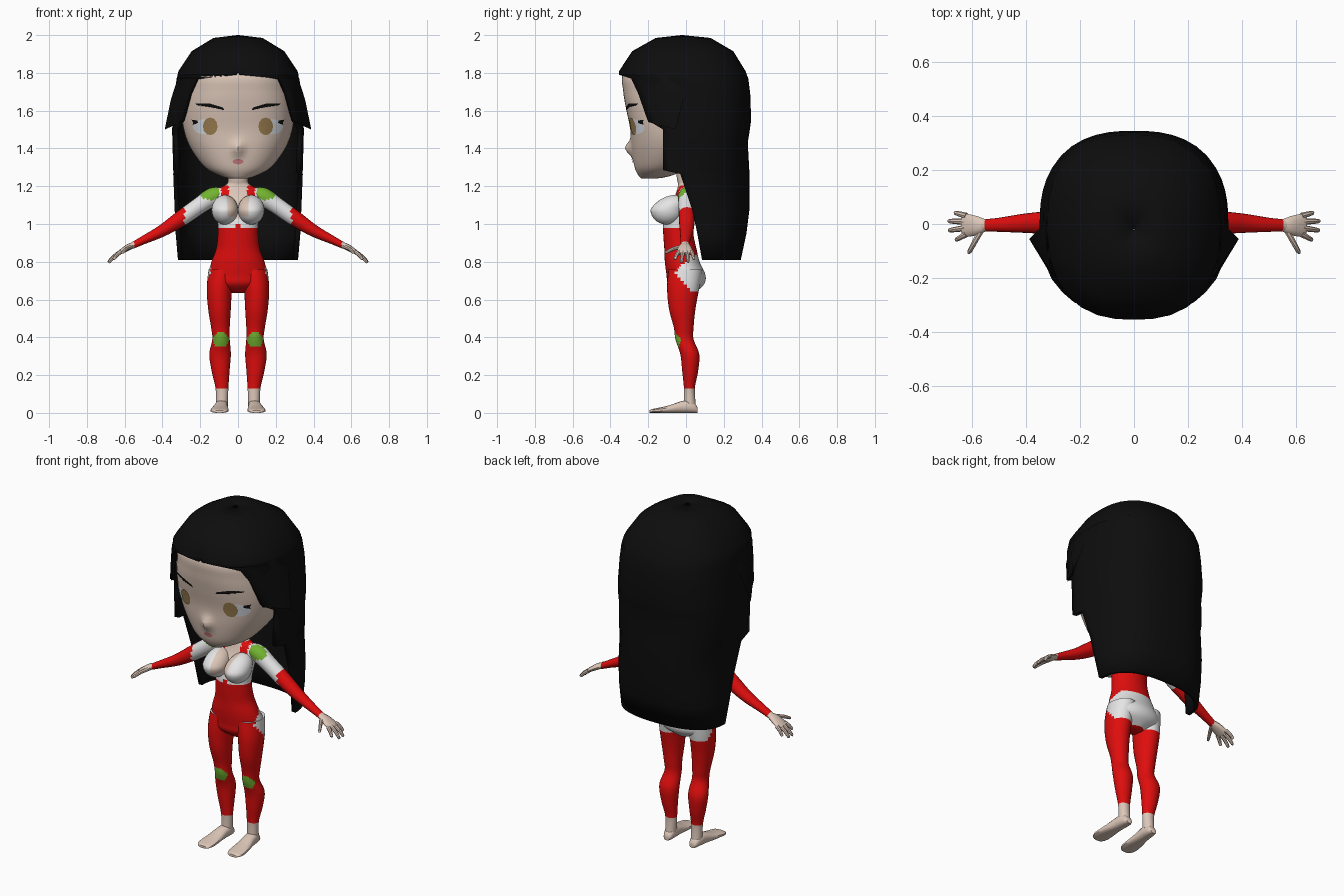
import bpy, bmesh, math
from mathutils import Vector as V
from mathutils.bvhtree import BVHTree

if "Cube" in bpy.data.objects:
    bpy.data.objects.remove(bpy.data.objects["Cube"])

COLOURS = {"skin": (.72, .57, .48), "red": (.74, .004, .004), "white": (.78, .78, .78),
           "green": (.17, .45, .03), "black": (.004, .004, .004), "brown": (.33, .21, .08),
           "eye_white": (.72, .75, .8), "lip": (.62, .2, .2)}
MATS = {}
for key, c in COLOURS.items():
    MATS[key] = bpy.data.materials.new(key)
    MATS[key].diffuse_color = (*c, 1)


def finish(bm, name, mats, rule=None):
    """Turn a bmesh into an object; rule(centre) returns a colour name."""
    bmesh.ops.remove_doubles(bm, verts=bm.verts, dist=1e-5)
    bmesh.ops.recalc_face_normals(bm, faces=bm.faces)
    if rule:
        for f in bm.faces:
            f.material_index = mats.index(rule(f.calc_center_median()))
    me = bpy.data.meshes.new(name)
    bm.to_mesh(me)
    bm.free()
    for m in mats:
        me.materials.append(MATS[m])
    ob = bpy.data.objects.new(name, me)
    bpy.context.collection.objects.link(ob)
    return ob


def dense(rows, k):
    """Catmull-Rom refinement of number rows."""
    out = []
    for i in range(len(rows) - 1):
        quad = [rows[max(0, min(len(rows) - 1, i + j))] for j in (-1, 0, 1, 2)]
        for s in range(k):
            t = s / k
            out.append([.5 * (2*b + (c-a)*t + (2*a-5*b+4*c-d)*t*t + (3*b-a-3*c+d)*t**3)
                        for a, b, c, d in zip(*quad)])
    return out + [list(rows[-1])]


def ring(c, u, v, n, e=2.0):
    pts = []
    for i in range(n):
        a = 2 * math.pi * i / n
        co, si = math.cos(a), math.sin(a)
        r = (abs(co)**e + abs(si)**e) ** (-1 / e)
        pts.append(V(c) + V(u) * co * r + V(v) * si * r)
    return pts


def loft(name, rings, mats, rule=None, closed=True):
    bm = bmesh.new()
    vs = [[bm.verts.new(p) for p in r] for r in rings]
    n = len(vs[0])
    for a, b in zip(vs, vs[1:]):
        for i in range(n if closed else n - 1):
            j = (i + 1) % n
            bm.faces.new((a[i], a[j], b[j], b[i]))
    if closed:
        bm.faces.new(vs[0])
        bm.faces.new(vs[-1])
    return finish(bm, name, mats, rule)


def tube(name, rows, mats, rule=None, n=12, k=4):
    """Limb along a path; rows are x, y, z, width, thickness."""
    rows = dense(rows, k)
    P = [V(r[:3]) for r in rows]
    rings = []
    for i, r in enumerate(rows):
        t = (P[min(i + 1, len(P) - 1)] - P[max(i - 1, 0)]).normalized()
        v = t.cross(V((0, 1, 0))).normalized()
        rings.append(ring(P[i], v.cross(t) * r[3], v * r[4], n))
    return loft(name, rings, mats, rule)


SUIT = ["red", "white", "green", "skin"]


# Torso: z, centre y, half width, half depth
def torso_rule(p):
    x, y, z = abs(p.x), p.y, p.z
    if z < .9:
        return "white" if .64 < z < .84 and y > -.055 + .8 * abs(z - .74) else "red"
    if z > 1.205:
        return "skin"
    if y < 0:
        if x < .05 and z > 1.03:
            return "skin"
        if x < .09 and z > 1.13:
            return "red"
        if z > .975 and (x > .02 or z > 1):
            return "white"
    return "white" if x > .1 and z > 1.1 else "red"


torso = [(.635, 0, .04, .045), (.68, 0, .143, .095), (.73, 0, .158, .103), (.80, -.02, .14, .092),
         (.87, -.03, .115, .085), (.94, -.04, .107, .08), (1.0, -.04, .107, .08), (1.08, -.025, .12, .07),
         (1.14, -.008, .13, .055), (1.18, -.003, .115, .045), (1.21, 0, .062, .042),
         (1.24, -.005, .052, .043), (1.32, -.01, .052, .045)]
loft("torso", [ring((0, cy, z), (w, 0, 0), (0, d, 0), 48) for z, cy, w, d in dense(torso, 6)], SUIT, torso_rule)

leg = [(.76, .083, -.003, .073, .09), (.66, .098, -.015, .067, .085), (.55, .098, -.02, .06, .07),
       (.45, .093, -.012, .049, .052), (.39, .09, -.008, .046, .048), (.31, .095, .02, .057, .05),
       (.22, .092, .022, .047, .042), (.13, .085, .018, .034, .029), (.04, .085, .02, .031, .032)]
foot = [(.062, .085, .018, .014), (.045, .085, .028, .026), (.01, .087, .034, .033), (-.03, .09, .036, .03),
        (-.09, .095, .044, .02), (-.15, .098, .048, .013), (-.18, .098, .04, .01), (-.192, .097, .025, .007)]


def leg_rule(p):
    if p.z < .125:
        return "skin"
    if ((p.z - .387) / .04)**2 + ((abs(p.x) - .09) / .043)**2 < 1 and p.y < -.015:
        return "green"
    return "white" if p.z > .645 and p.y > -.055 + .8 * abs(p.z - .74) else "red"


def arm_rule(p):
    x = abs(p.x)
    if (V((x, p.y, p.z)) - V((.15, -.035, 1.175))).length < .05:
        return "green"
    return "white" if x < .285 else "red" if x < .55 else "skin"


def breast_rule(p):
    return "skin" if abs(p.x) < .062 and p.z > 1.035 else "white"


# Limbs and paired parts
for s, side in ((1, "left"), (-1, "right")):
    loft(side + "_leg", [ring((s * x, y, z), (w, 0, 0), (0, d, 0), 28) for z, x, y, w, d in dense(leg, 6)],
         SUIT, leg_rule)
    loft(side + "_foot", [ring((s * x, y, h), (w, 0, 0), (0, 0, h), 16, 2.6) for y, x, w, h in dense(foot, 3)],
         ["skin"])
    tube(side + "_arm", [(s * .07, .005, 1.16, .035, .03), (s * .13, .005, 1.145, .047, .049),
                         (s * .20, .005, 1.10, .045, .045), (s * .30, .005, 1.03, .043, .042),
                         (s * .40, .003, .965, .036, .032), (s * .50, -.003, .915, .026, .022),
                         (s * .56, -.005, .885, .022, .017)], SUIT, arm_rule, 20, 6)
    tube(side + "_palm", [(s * .545, -.004, .892, .02, .015), (s * .58, -.006, .877, .035, .017),
                          (s * .625, -.005, .85, .043, .012), (s * .635, -.005, .843, .036, .008)], ["skin"])
    fingers = [(.62, .03, .853, .664, .042, .812), (.625, .008, .85, .688, .011, .797),
               (.625, -.015, .85, .686, -.024, .795), (.62, -.037, .853, .66, -.06, .812),
               (.565, -.022, .88, .613, -.11, .848)]
    for i, f in enumerate(fingers):
        a, b = V(f[:3]), V(f[3:])
        pts = [a, a.lerp(b, .55) + V((0, 0, .005)), a.lerp(b, .92), b]
        tube(f"{side}_finger_{i}", [(s * p.x, p.y, p.z, r, r) for p, r in zip(pts, (.012, .010, .008, .003))],
             ["skin"], None, 8, 2)
    bm = bmesh.new()
    bmesh.ops.create_uvsphere(bm, u_segments=28, v_segments=20, radius=1)
    for v in bm.verts:
        x, y, z = v.co
        v.co = (s * .07 + x * .07, -.10 + y * .088 + max(z, 0) * .04, 1.075 + z * .078)
    finish(bm, side + "_breast", ["skin", "white"], breast_rule)
    # Flared side lock of hair
    bm = bmesh.new()
    for p in ((.31, -.12, 1.8), (.285, -.215, 1.72), (.30, -.2, 1.54), (.388, -.055, 1.50),
              (.355, -.10, 1.66), (.33, 0, 1.72), (.33, -.11, 1.53)):
        bm.verts.new((s * p[0], p[1], p[2]))
    bmesh.ops.convex_hull(bm, input=bm.verts)
    finish(bm, side + "_hair_lock", ["black"])

# Head: z, half width, front y, back y, squareness
head_rows = [(1.24, .045, -.235, -.16, 2), (1.255, .095, -.25, -.08, 2), (1.30, .175, -.272, .02, 2.1),
             (1.40, .25, -.288, .15, 2.3), (1.50, .288, -.295, .22, 2.5), (1.60, .297, -.315, .25, 2.5),
             (1.70, .29, -.332, .26, 2.4), (1.80, .27, -.33, .25, 2.3), (1.90, .18, -.22, .17, 2)]
rings = []
for z, w, f, b, e in dense(head_rows, 5):
    r = ring((0, (f + b) / 2, z), (w, 0, 0), (0, (b - f) / 2, 0), 80, e)
    for p in r:
        if p.y < (f + b) / 2:  # nose bump
            p.y -= .036 * math.exp(-(p.x / .028)**2 - ((p.z - 1.4) / .035)**2)
    rings.append(r)
head = loft("head", rings, ["skin"])
tree = BVHTree.FromPolygons([v.co for v in head.data.vertices], [p.vertices[:] for p in head.data.polygons])


def decal(name, outline, mat, lift):
    """Thin patch projected onto the front of the face."""
    cx = sum(p[0] for p in outline) / len(outline)
    cz = sum(p[1] for p in outline) / len(outline)
    rings = []
    for t in (1, .75, .5, .25, .02):
        r = []
        for x, z in outline:
            q = V((cx + (x - cx) * t, -2, cz + (z - cz) * t))
            r.append(tree.ray_cast(q, V((0, 1, 0)))[0] - V((0, lift, 0)))
        rings.append(r)
    bm = bmesh.new()
    vs = [[bm.verts.new(p) for p in r] for r in rings]
    for a, b in zip(vs, vs[1:]):
        for i in range(len(a)):
            j = (i + 1) % len(a)
            bm.faces.new((a[i], a[j], b[j], b[i]))
    bm.faces.new(vs[-1])
    ob = finish(bm, name, [mat])
    if sum(p.normal.y for p in ob.data.polygons) > 0:
        ob.data.flip_normals()


def oval(x, z, a, b, n=20):
    return [(x + a * math.cos(2 * math.pi * i / n), z + b * math.sin(2 * math.pi * i / n)) for i in range(n)]


# Face details
decal("lips", oval(0, 1.33, .028, .014), "lip", .004)
for s, side in ((1, "left"), (-1, "right")):
    flip = lambda pts: [(s * x, z) for x, z in pts]
    decal(side + "_eye_white", flip(oval(.178, 1.515, .06, .04)), "eye_white", .003)
    decal(side + "_iris", flip(oval(.147, 1.517, .039, .047, 12)), "brown", .006)
    decal(side + "_lash", flip([(.212, 1.535), (.215, 1.548), (.245, 1.552), (.238, 1.538), (.24, 1.525),
                                (.225, 1.53)]), "black", .007)
    decal(side + "_brow", flip([(.073, 1.603), (.08, 1.617), (.15, 1.638), (.225, 1.637), (.22, 1.63),
                                (.15, 1.62)]), "black", .005)

# Hair shell: z, centre y, half width, front depth, back depth, half angle of the opening
hair = [(2.0, -.02, .004, .004, .004, 0), (1.985, -.01, .13, .15, .14, 0), (1.915, 0, .245, .285, .25, 0),
        (1.81, 0, .315, .354, .315, 0), (1.79, 0, .32, .354, .322, .03), (1.77, 0, .325, .352, .33, .69),
        (1.69, 0, .335, .35, .34, .83), (1.55, 0, .345, .345, .345, .98), (1.50, 0, .349, .34, .338, 1.22),
        (1.43, 0, .347, .34, .327, 1.22), (1.285, 0, .343, .34, .335, 1.22), (1.265, -.03, .343, .3, .365, 1.57),
        (1.07, .035, .335, .3, .30, 1.57), (.95, .06, .33, .3, .26, 1.57), (.81, .085, .318, .3, .205, 1.57)]
rings = []
for z, cy, w, f, b, a0 in hair:
    r = []
    for i in range(33):
        a = a0 + (2 * math.pi - 2 * a0) * i / 32
        si, co = math.sin(a), math.cos(a)
        k = (abs(si)**2.5 + abs(co)**2.5) ** -.4
        r.append(V((w * si * k, cy - (f if co > 0 else b) * co * k, z)))
    rings.append(r)
shell = loft("hair", rings, ["black"], closed=False)
if sum(p.normal.dot(p.center - V((0, 0, 1.5))) for p in shell.data.polygons) < 0:
    shell.data.flip_normals()
mod = shell.modifiers.new("thickness", "SOLIDIFY")
mod.thickness, mod.offset = .025, -1

# Smooth shading that keeps sharp edges
for ob in bpy.context.collection.objects:
    ob.select_set(True)
    bpy.context.view_layer.objects.active = ob
bpy.ops.object.shade_smooth_by_angle(angle=math.radians(40))

for m in bpy.data.materials:
    if m.users and not m.is_grease_pencil:
        m.use_nodes = True
        m.node_tree.nodes["Principled BSDF"].inputs["Base Color"].default_value = m.diffuse_color
